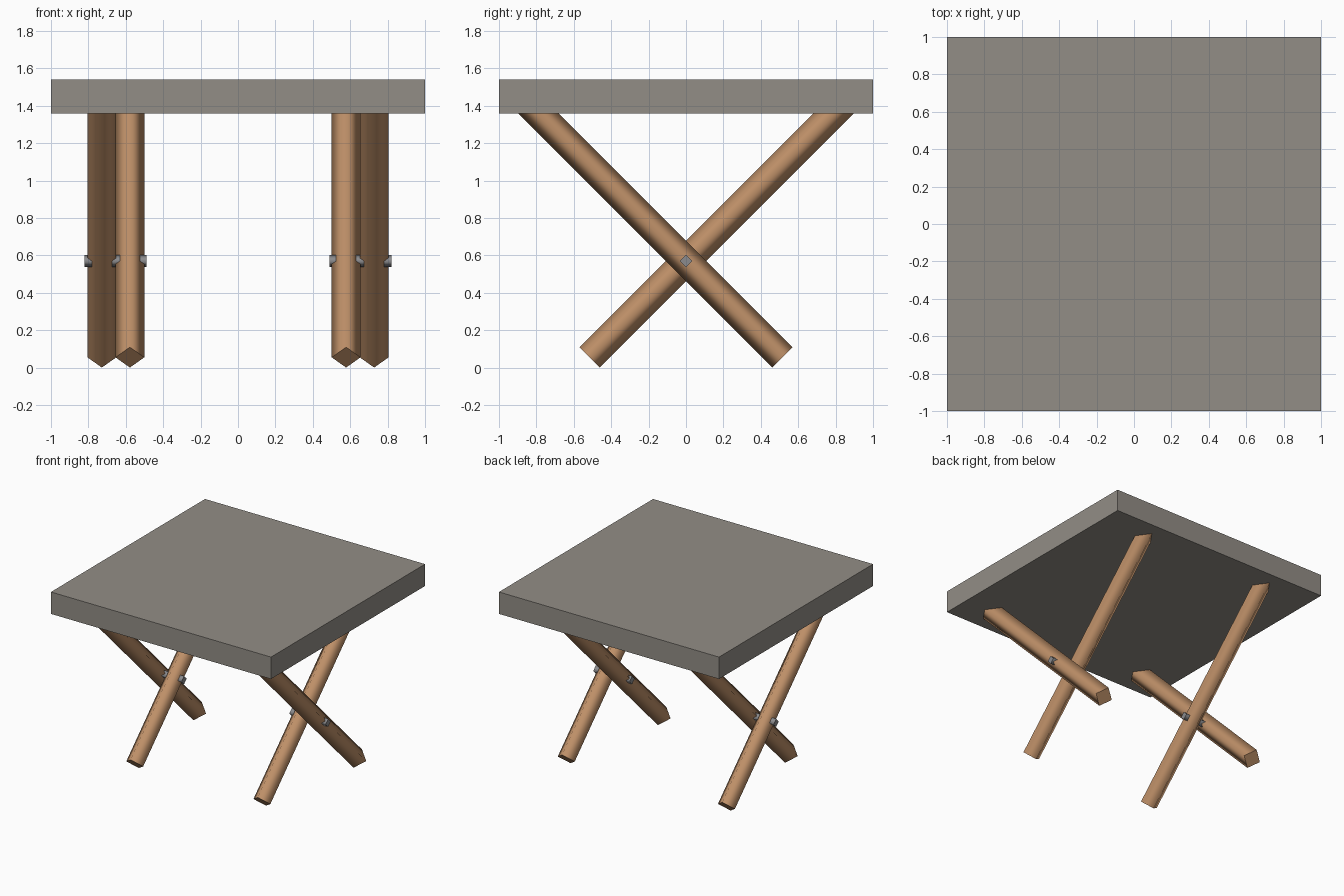
import bpy
import math
from mathutils import Vector

cube = bpy.data.objects.get("Cube")
if cube:
    bpy.data.objects.remove(cube, do_unlink=True)


def material(name, rgb):
    mat = bpy.data.materials.new(name)
    mat.use_nodes = True
    color = (*rgb, 1.0)
    mat.diffuse_color = color
    mat.node_tree.nodes["Principled BSDF"].inputs["Base Color"].default_value = color
    return mat


stone = material("grey_stone", (0.29, 0.27, 0.24))
wood = material("brown_wood", (0.52, 0.28, 0.14))
steel = material("bolt_steel", (0.26, 0.26, 0.27))


def rod(name, start, end, radius, mat):
    """Four-sided rod with softly shaded sides and flat ends."""
    start, end = Vector(start), Vector(end)
    axis = end - start
    bpy.ops.mesh.primitive_cylinder_add(vertices=4, radius=radius, depth=axis.length)
    obj = bpy.context.object
    obj.name = name
    obj.location = (start + end) / 2
    # Tilt about x (legs) or about y (bolts) so a corner stays uppermost
    if abs(axis.x) > abs(axis.z):
        obj.rotation_euler.y = math.pi / 2
    else:
        obj.rotation_euler.x = -math.atan2(axis.y, axis.z)
    for face in obj.data.polygons:
        face.use_smooth = abs(face.normal.z) < 0.5
    obj.data.materials.append(mat)
    return obj


# Square slab top
bpy.ops.mesh.primitive_cube_add(size=1, location=(0, 0, 1.45))
top = bpy.context.object
top.name = "table_top"
top.scale = (2, 2, 0.18)
top.data.materials.append(stone)

# Crossed leg pairs, each joined by a bolt
foot_y, foot_z, head_y, head_z = 0.515, 0.055, 0.88, 1.45
for side, s in (("left", 1), ("right", -1)):
    rod(f"outer_leg_{side}", (s * 0.728, foot_y, foot_z),
        (s * 0.728, -head_y, head_z), 0.077, wood)
    rod(f"inner_leg_{side}", (s * 0.578, -foot_y, foot_z),
        (s * 0.578, head_y, head_z), 0.077, wood)
    rod(f"bolt_{side}", (s * 0.49, 0, 0.57), (s * 0.82, 0, 0.57), 0.033, steel)
